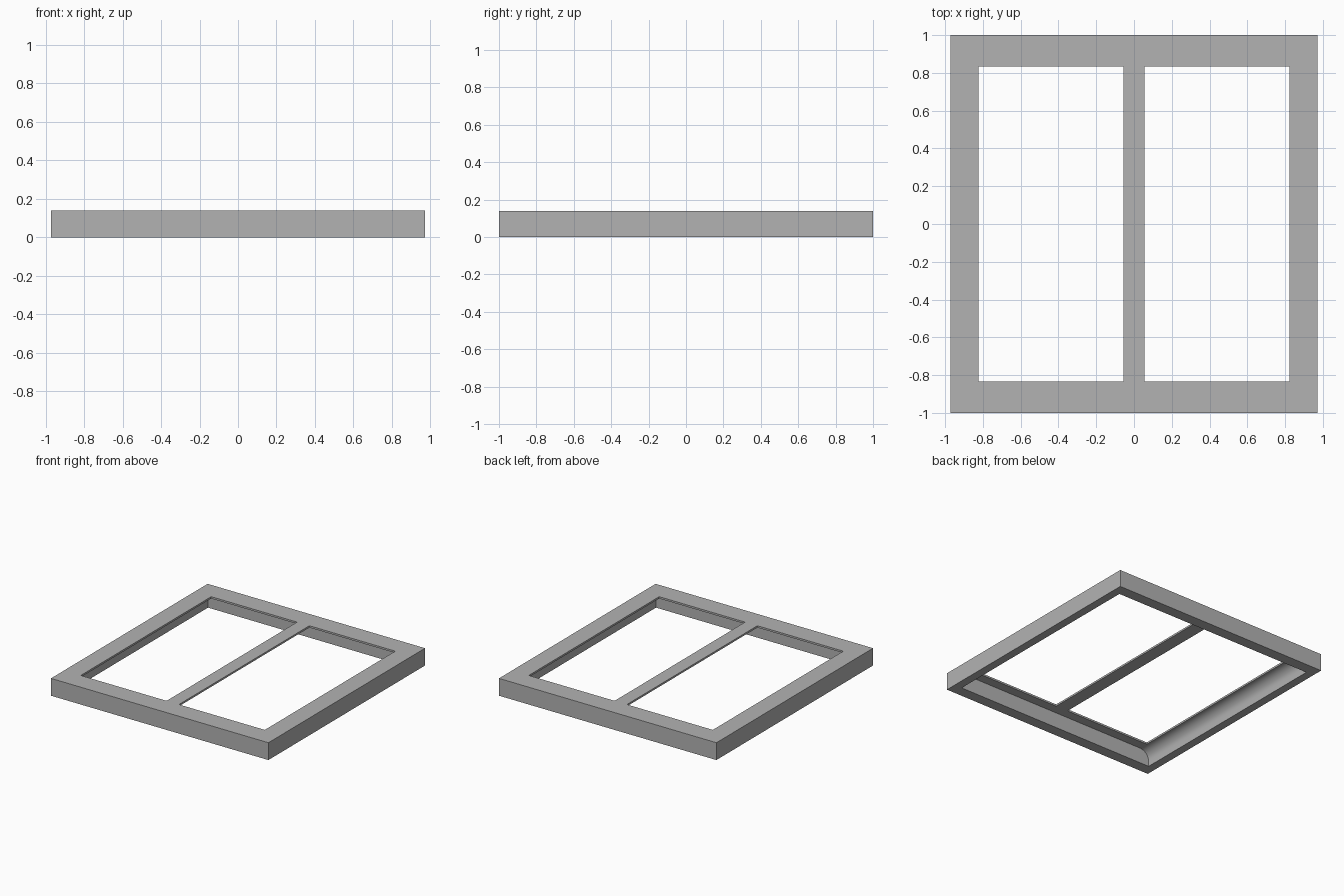
import bpy, bmesh, math

HALF_X, HALF_Y, HEIGHT = 0.972, 1.0, 0.14
OPEN_X, OPEN_Y = 0.823, 0.833      # outer limits of the two openings
BAR = 0.055                        # half width of the centre bar
WALL_X, WALL_Y = 0.067, 0.09       # rim widths at the bottom
PLATE_Z = 0.125                    # underside of the top plate

cube = bpy.data.objects.get("Cube")
if cube:
    bpy.data.objects.remove(cube, do_unlink=True)

grey = bpy.data.materials.new("plain_grey")
grey.use_nodes = True
grey.diffuse_color = (0.45, 0.45, 0.45, 1)
grey.node_tree.nodes["Principled BSDF"].inputs["Base Color"].default_value = grey.diffuse_color


def prism(name, profile, y0, y1):
    """Extrude an xz profile from y0 to y1."""
    bm = bmesh.new()
    face = bm.faces.new([bm.verts.new((x, y0, z)) for x, z in profile])
    new = bmesh.ops.extrude_face_region(bm, geom=[face])["geom"]
    verts = [v for v in new if isinstance(v, bmesh.types.BMVert)]
    bmesh.ops.translate(bm, verts=verts, vec=(0, y1 - y0, 0))
    bmesh.ops.recalc_face_normals(bm, faces=bm.faces)
    mesh = bpy.data.meshes.new(name)
    bm.to_mesh(mesh)
    bm.free()
    mesh.materials.append(grey)
    obj = bpy.data.objects.new(name, mesh)
    bpy.context.collection.objects.link(obj)
    return obj


def box(name, x0, x1, y, z0, z1):
    return prism(name, [(x0, z0), (x1, z0), (x1, z1), (x0, z1)], -y, y)


# Solid slab that becomes the frame
frame = box("window_frame", -HALF_X, HALF_X, HALF_Y, 0, HEIGHT)

# Hollow underside: straight end walls, coved side walls
inner = HALF_X - WALL_X
radius = inner - OPEN_X
right = [(inner, -0.1)]
for i in range(9):
    a = math.pi / 2 * i / 8
    right.append((OPEN_X + radius * math.cos(a), PLATE_Z - radius + radius * math.sin(a)))
left = [(-x, z) for x, z in reversed(right)]
y = HALF_Y - WALL_Y
cutters = [prism("hollow_cutter", right + left, -y, y)]

# Two openings either side of the centre bar
cutters += [box("left_opening_cutter", BAR, OPEN_X, OPEN_Y, -0.1, 0.3),
            box("right_opening_cutter", -OPEN_X, -BAR, OPEN_Y, -0.1, 0.3)]

bpy.context.view_layer.objects.active = frame
for cutter in cutters:
    cutter.hide_render = True
    mod = frame.modifiers.new("cut", "BOOLEAN")
    mod.operation = "DIFFERENCE"
    mod.solver = "EXACT"
    mod.object = cutter
    bpy.ops.object.modifier_apply(modifier=mod.name)
for cutter in cutters:
    bpy.data.objects.remove(cutter, do_unlink=True)

# Smooth the coves, keep the edges sharp
bpy.ops.object.select_all(action="DESELECT")
frame.select_set(True)
bpy.ops.object.shade_smooth_by_angle(angle=math.radians(30))
